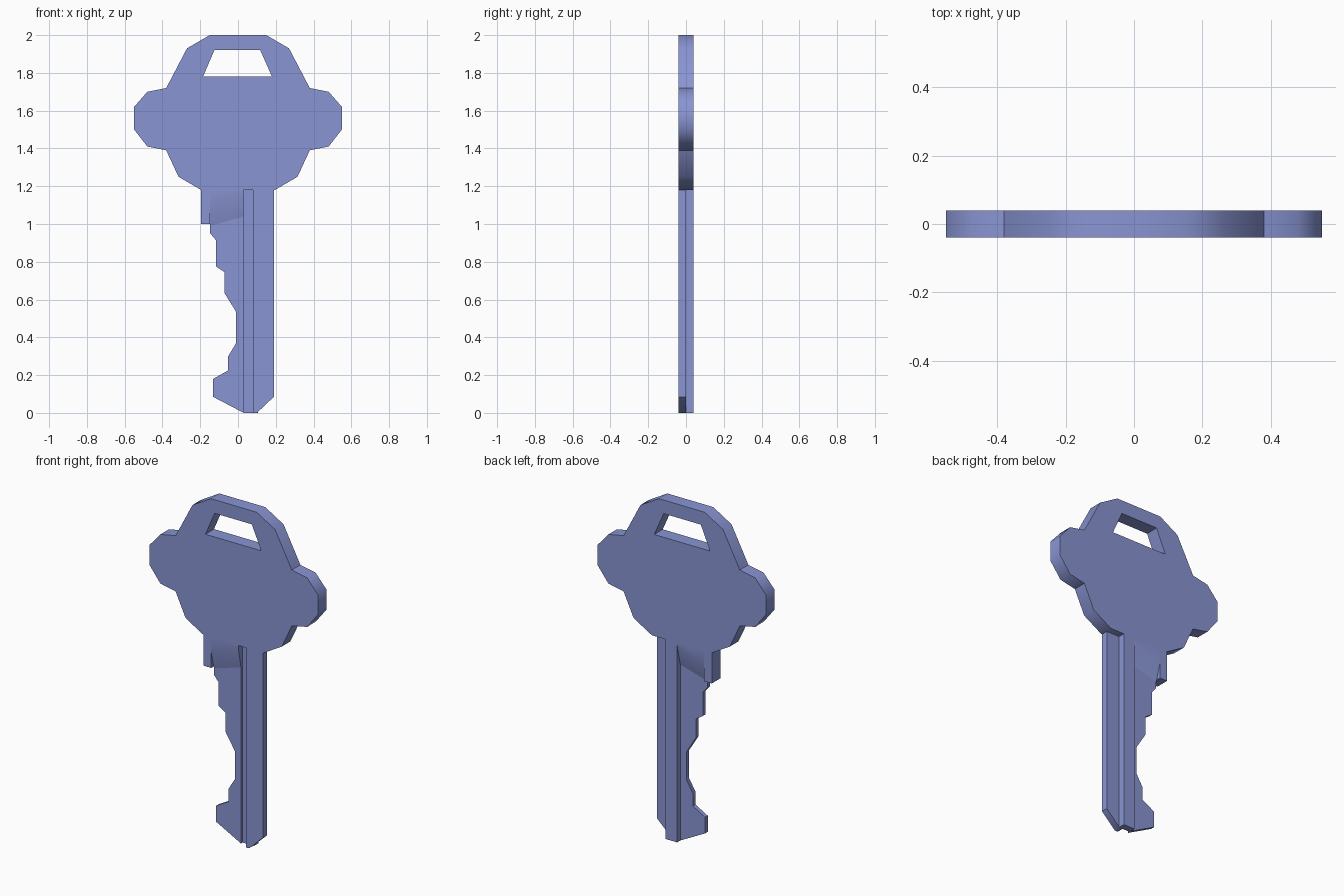
import bpy, bmesh, math

default = bpy.data.objects.get("Cube")
if default:
    bpy.data.objects.remove(default, do_unlink=True)

blue = bpy.data.materials.new("periwinkle_blue")
blue.use_nodes = True
colour = (0.25, 0.3, 0.65, 1)
blue.diffuse_color = colour
blue.node_tree.nodes["Principled BSDF"].inputs["Base Color"].default_value = colour

HALF = 0.04                       # half the thickness of the head
PLATE_FRONT, PLATE_BACK = -0.015, 0.01   # thin toothed plate
NECK = 1.18                       # height where blade meets head


def finish(name, bm):
    bmesh.ops.recalc_face_normals(bm, faces=bm.faces)
    mesh = bpy.data.meshes.new(name)
    bm.to_mesh(mesh)
    bm.free()
    mesh.materials.append(blue)
    obj = bpy.data.objects.new(name, mesh)
    bpy.context.collection.objects.link(obj)
    bpy.ops.object.select_all(action='DESELECT')
    obj.select_set(True)
    bpy.context.view_layer.objects.active = obj
    bpy.ops.object.shade_smooth_by_angle(angle=math.radians(45))
    return obj


def slab(name, loops, front=-HALF, back=HALF):
    """Fill (x, z) outlines, later ones being holes, and extrude along y."""
    bm = bmesh.new()
    for loop in loops:
        verts = [bm.verts.new((x, front, z)) for x, z in loop]
        for a, b in zip(verts, verts[1:] + verts[:1]):
            bm.edges.new((a, b))
    bmesh.ops.triangle_fill(bm, edges=bm.edges[:], use_beauty=True)
    grown = bmesh.ops.extrude_face_region(bm, geom=bm.faces[:], use_keep_orig=True)
    moved = [g for g in grown["geom"] if isinstance(g, bmesh.types.BMVert)]
    bmesh.ops.translate(bm, verts=moved, vec=(0, back - front, 0))
    return finish(name, bm)


def loft(name, ring_a, ring_b):
    """Join two matching rings of points into a closed solid."""
    bm = bmesh.new()
    a = [bm.verts.new(p) for p in ring_a]
    b = [bm.verts.new(p) for p in ring_b]
    bm.faces.new(a)
    bm.faces.new(b)
    for i in range(len(a)):
        j = (i + 1) % len(a)
        bm.faces.new((a[i], a[j], b[j], b[i]))
    return finish(name, bm)


# Head: mirrored half outline with a slot near the top
half = [(0.15, 2), (0.27, 1.93), (0.38, 1.72), (0.48, 1.7), (0.55, 1.62),
        (0.55, 1.5), (0.48, 1.41), (0.38, 1.39), (0.315, 1.25), (0.195, NECK)]
outline = half + [(-x, z) for x, z in reversed(half)]
slot = [(-0.185, 1.78), (0.18, 1.78), (0.118, 1.92), (-0.125, 1.92)]
slab("key_head", [outline, slot])

# Shoulder stop beside the teeth
slab("shoulder", [[(-0.197, NECK), (-0.197, 1), (-0.147, 1), (-0.147, NECK)]])

# Toothed plate
teeth = [(-0.147, 1.1), (-0.147, 0.95), (-0.117, 0.915), (-0.117, 0.775),
         (-0.072, 0.745), (-0.072, 0.635), (-0.01, 0.535), (-0.01, 0.37),
         (-0.052, 0.3), (-0.052, 0.225), (-0.132, 0.18), (-0.132, 0.085),
         (0.03, 0), (0.03, 1.1)]
slab("toothed_plate", [teeth], PLATE_FRONT, PLATE_BACK)

# Front bar and back ridge, leaving the front groove between
slab("front_bar", [[(0.08, NECK), (0.08, 0), (0.1, 0), (0.19, 0.085), (0.19, NECK)]],
     -HALF, 0)
slab("back_ridge", [[(0.03, NECK), (0.03, 0), (0.105, 0), (0.105, NECK)]], 0, HALF)


# Ramp from the thin plate up to the full thickness of the head
def ramp_ring(x, low, high):
    return [(x, PLATE_FRONT, low), (x, PLATE_BACK, low), (x, HALF, high),
            (x, HALF, NECK), (x, -HALF, NECK), (x, -HALF, high)]


loft("neck_ramp", ramp_ring(-0.147, 0.99, 1.09), ramp_ring(0.03, 1.04, 1.165))
